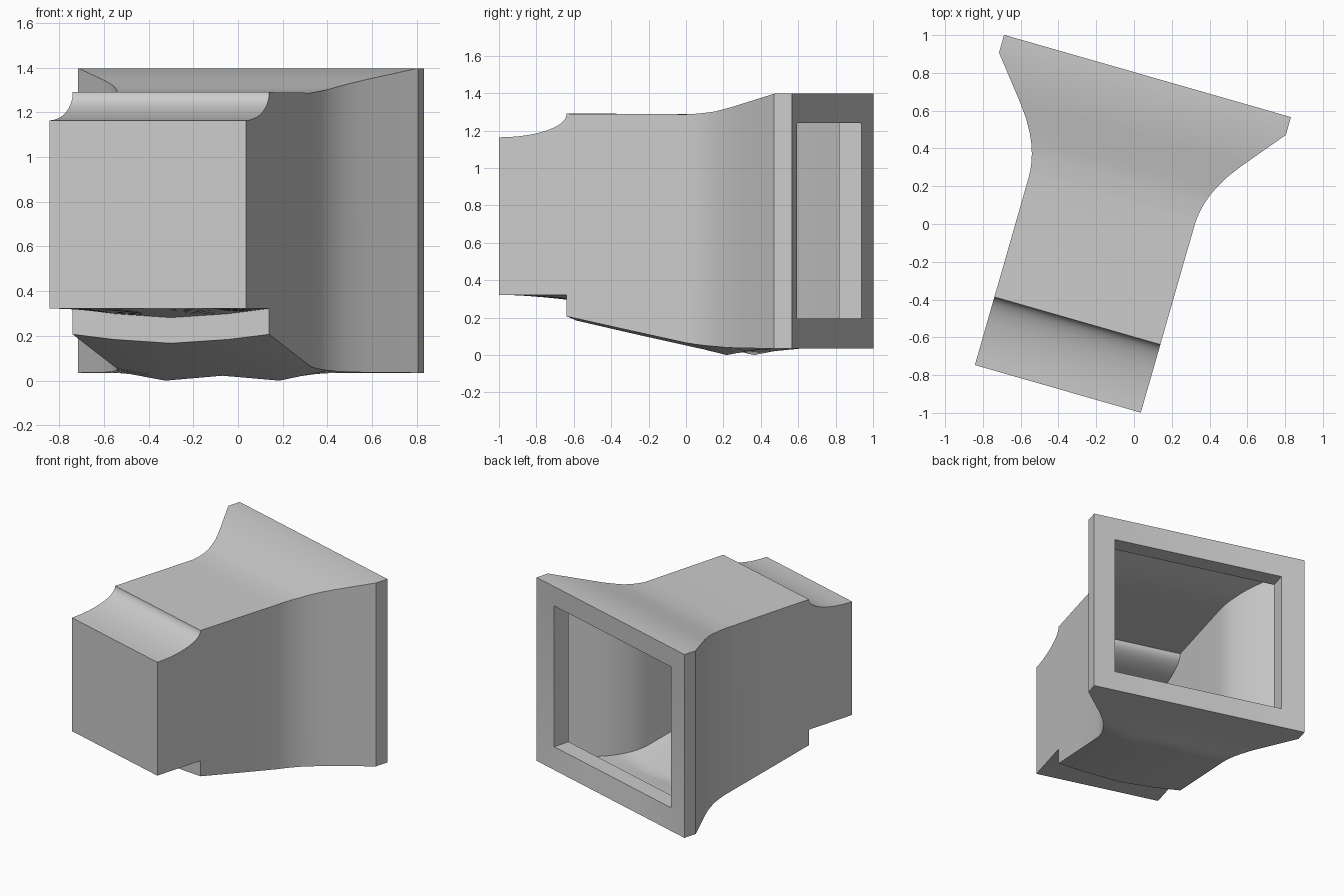
import bpy, bmesh, math
from mathutils import Matrix

if "Cube" in bpy.data.objects:
    bpy.data.objects.remove(bpy.data.objects["Cube"])

CENTER_U = -0.147          # local axis offset
TURN = math.radians(-16)   # whole body is turned about z
MID = 0.265                # bottom crease position

# Section: depth, half width, top z, bottom z at edge / crease / centre
sections = []

# Front block with a coved top rising to the step
for i in range(13):
    a = math.pi / 2 * i / 12
    t = math.sin(a)
    sections.append((-0.95 + 0.375 * t, 0.457, 1.167 + 0.125 * (1 - math.cos(a)),
                     0.325, 0.325 - 0.023 * t, 0.325 - 0.04 * t))

# Main duct flaring out to the rear
sections += [
    (-0.575, 0.457, 1.293, 0.21, 0.187, 0.17),
    (-0.25, 0.457, 1.292, 0.14, 0.115, 0.115),
    (0.09, 0.457, 1.290, 0.068, 0.042, 0.055),
    (0.13, 0.46, 1.292, 0.062, 0.034, 0.048),
    (0.17, 0.466, 1.295, 0.057, 0.024, 0.04),
    (0.21, 0.476, 1.299, 0.053, 0.015, 0.032),
    (0.26, 0.493, 1.305, 0.049, 0.003, 0.025),
    (0.31, 0.516, 1.316, 0.045, 0.012, 0.03),
    (0.375, 0.553, 1.330, 0.042, 0.024, 0.034),
    (0.45, 0.608, 1.348, 0.04, 0.038, 0.038),
    (0.675, 0.79, 1.40, 0.038, 0.038, 0.038),
    # Rear rim, slightly dished frame and inward lip
    (0.773, 0.79, 1.40, 0.038, 0.038, 0.038),
    (0.755, 0.625, 1.243, 0.197, 0.197, 0.197),
    (0.63, 0.625, 1.243, 0.197, 0.197, 0.197),
]


def ring(bm, v, w, top, edge, crease, mid):
    pts = [(-w, top), (w, top), (w, edge), (MID, crease),
           (0, mid), (-MID, crease), (-w, edge)]
    return [bm.verts.new((CENTER_U + u, v, z)) for u, z in pts]


bm = bmesh.new()
rings = [ring(bm, *s) for s in sections]
bm.faces.new(rings[0])     # closed front face
for a, b in zip(rings, rings[1:]):
    for i in range(7):
        j = (i + 1) % 7
        bm.faces.new((a[i], a[j], b[j], b[i]))
bmesh.ops.remove_doubles(bm, verts=bm.verts, dist=0.0003)
bmesh.ops.recalc_face_normals(bm, faces=bm.faces)
bmesh.ops.transform(bm, matrix=Matrix.Rotation(TURN, 4, 'Z'), verts=bm.verts)
low = min(v.co.z for v in bm.verts)
bmesh.ops.translate(bm, vec=(0, 0, -low), verts=bm.verts)

mesh = bpy.data.meshes.new("flared_duct")
bm.to_mesh(mesh)
bm.free()
duct = bpy.data.objects.new("flared_duct", mesh)
bpy.context.collection.objects.link(duct)
bpy.context.view_layer.objects.active = duct
duct.select_set(True)
bpy.ops.object.shade_smooth_by_angle(angle=math.radians(25))
